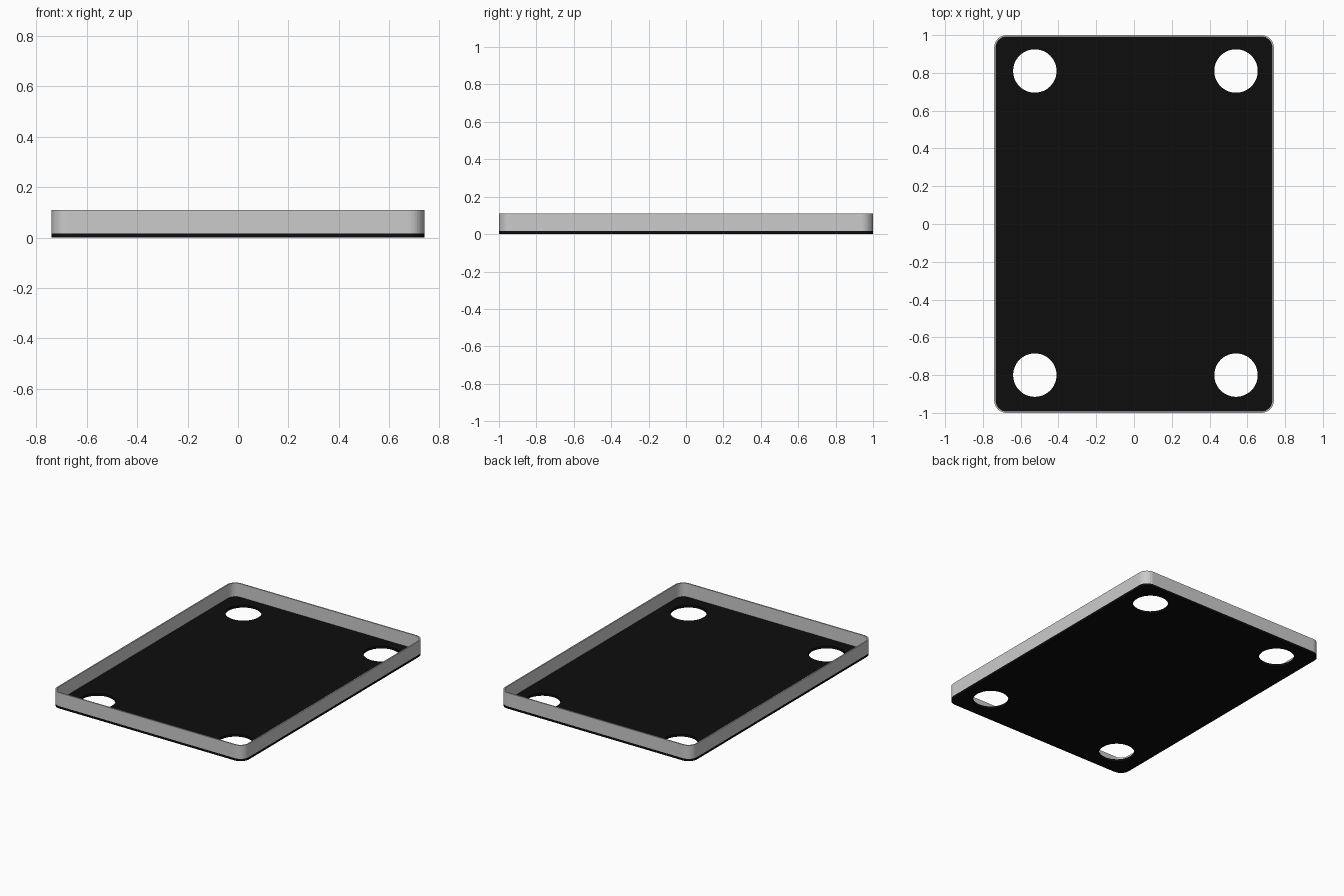
import bpy
from math import sin, cos, pi

if "Cube" in bpy.data.objects:
    bpy.data.objects.remove(bpy.data.objects["Cube"])

W, L, R = 0.74, 1.0, 0.065      # half width, half length, corner radius
FLOOR, TOP, WALL = 0.016, 0.11, 0.009


def rounded_rect(inset=0.0, steps=8):
    r, pts = R - inset, []
    for i, (sx, sy) in enumerate([(1, 1), (-1, 1), (-1, -1), (1, -1)]):
        for k in range(steps + 1):
            a = (i + k / steps) * pi / 2
            pts.append((sx * (W - R) + r * cos(a), sy * (L - R) + r * sin(a)))
    return pts


def circle(cx, cy, r, n=48):
    return [(cx + r * cos(2 * pi * k / n), cy + r * sin(2 * pi * k / n)) for k in range(n)]


def slab(name, loops, z0, z1):
    """Extrude a filled outline; the loops after the first become holes."""
    cu = bpy.data.curves.new(name, 'CURVE')
    cu.dimensions = '2D'
    cu.fill_mode = 'BOTH'
    cu.extrude = (z1 - z0) / 2
    for pts in loops:
        s = cu.splines.new('POLY')
        s.points.add(len(pts) - 1)
        for p, (x, y) in zip(s.points, pts):
            p.co = (x, y, 0, 1)
        s.use_cyclic_u = True
    ob = bpy.data.objects.new(name, cu)
    bpy.context.collection.objects.link(ob)
    ob.location.z = (z0 + z1) / 2
    bpy.ops.object.select_all(action='DESELECT')
    ob.select_set(True)
    bpy.context.view_layer.objects.active = ob
    bpy.ops.object.convert(target='MESH')
    ob = bpy.context.object
    ob.name = name
    for poly in ob.data.polygons:
        poly.use_smooth = False
    return ob


# black floor plate with four round holes
holes = [circle(x, y, 0.115) for x in (-0.525, 0.54) for y in (-0.80, 0.81)]
floor = slab("floor_plate", [rounded_rect()] + holes, 0, FLOOR)
black = bpy.data.materials.new("black")
black.diffuse_color = (0.004, 0.004, 0.004, 1)
black.use_nodes = True
black.node_tree.nodes["Principled BSDF"].inputs["Base Color"].default_value = black.diffuse_color
floor.data.materials.clear()
floor.data.materials.append(black)

# thin grey wall around the edge
slab("rim_wall", [rounded_rect(), rounded_rect(WALL)], FLOOR, TOP)
